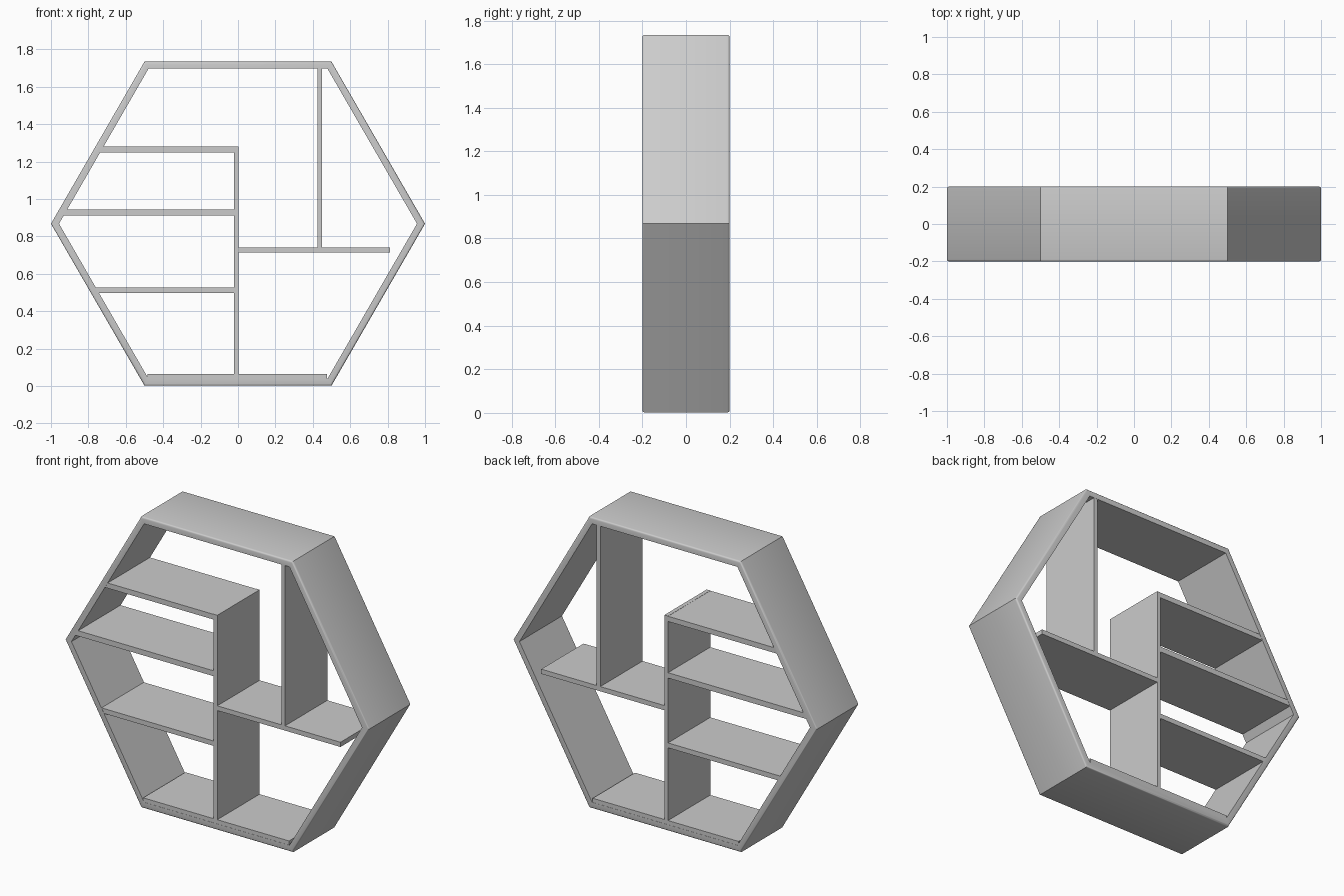
import bpy, bmesh
from math import cos, sin, pi

if "Cube" in bpy.data.objects:
    bpy.data.objects.remove(bpy.data.objects["Cube"])

CZ = 0.868      # height of the hexagon centre
HALF = 0.2      # half depth of the unit


def board(name, x0, x1, z0, z1):
    """Full-depth flat board spanning the given x and z range."""
    bm = bmesh.new()
    bmesh.ops.create_cube(bm, size=1)
    for v in bm.verts:
        v.co.x = x0 if v.co.x < 0 else x1
        v.co.y *= 2 * (HALF - 0.001)
        v.co.z = z0 if v.co.z < 0 else z1
    return finish(name, bm)


def finish(name, bm):
    bmesh.ops.recalc_face_normals(bm, faces=bm.faces)
    mesh = bpy.data.meshes.new(name)
    bm.to_mesh(mesh)
    bm.free()
    obj = bpy.data.objects.new(name, mesh)
    bpy.context.collection.objects.link(obj)
    return obj


# Hexagonal outer frame: outer and inner rings, front and back
bm = bmesh.new()


def ring(radius, y):
    return [bm.verts.new((radius * cos(i * pi / 3), y, CZ + radius * sin(i * pi / 3)))
            for i in range(6)]


loops = [ring(1.0, -HALF), ring(1.0, HALF), ring(0.957, HALF), ring(0.957, -HALF)]
for k in range(4):
    a, b = loops[k], loops[(k + 1) % 4]
    for i in range(6):
        j = (i + 1) % 6
        bm.faces.new((a[i], a[j], b[j], b[i]))

# Soften the outer front and back rims
outer = set(loops[0]), set(loops[1])
rims = [e for e in bm.edges if any(e.verts[0] in s and e.verts[1] in s for s in outer)]
bmesh.ops.bevel(bm, geom=rims, offset=0.01, segments=3, profile=0.5, affect='EDGES')
frame = finish("hexagon_frame", bm)
bpy.context.view_layer.objects.active = frame
frame.select_set(True)
bpy.ops.object.shade_smooth_by_angle(angle=0.6)

# Bottom panel and upright dividers
board("bottom_panel", -0.485, 0.475, 0.02, 0.064)
board("centre_divider", -0.021, 0.003, 0.06, 1.281)
board("upper_right_divider", 0.425, 0.449, 0.74, 1.71)

# Left shelves, let into the frame
for name, x0, z0, z1 in (("left_shelf_top", -0.745, 1.249, 1.280),
                         ("left_shelf_middle", -0.94, 0.912, 0.944),
                         ("left_shelf_low", -0.765, 0.497, 0.526)):
    board(name, x0, -0.02, z0, z1)

# Right shelf, stopping short of the frame
board("right_shelf", 0.0, 0.814, 0.714, 0.742)
